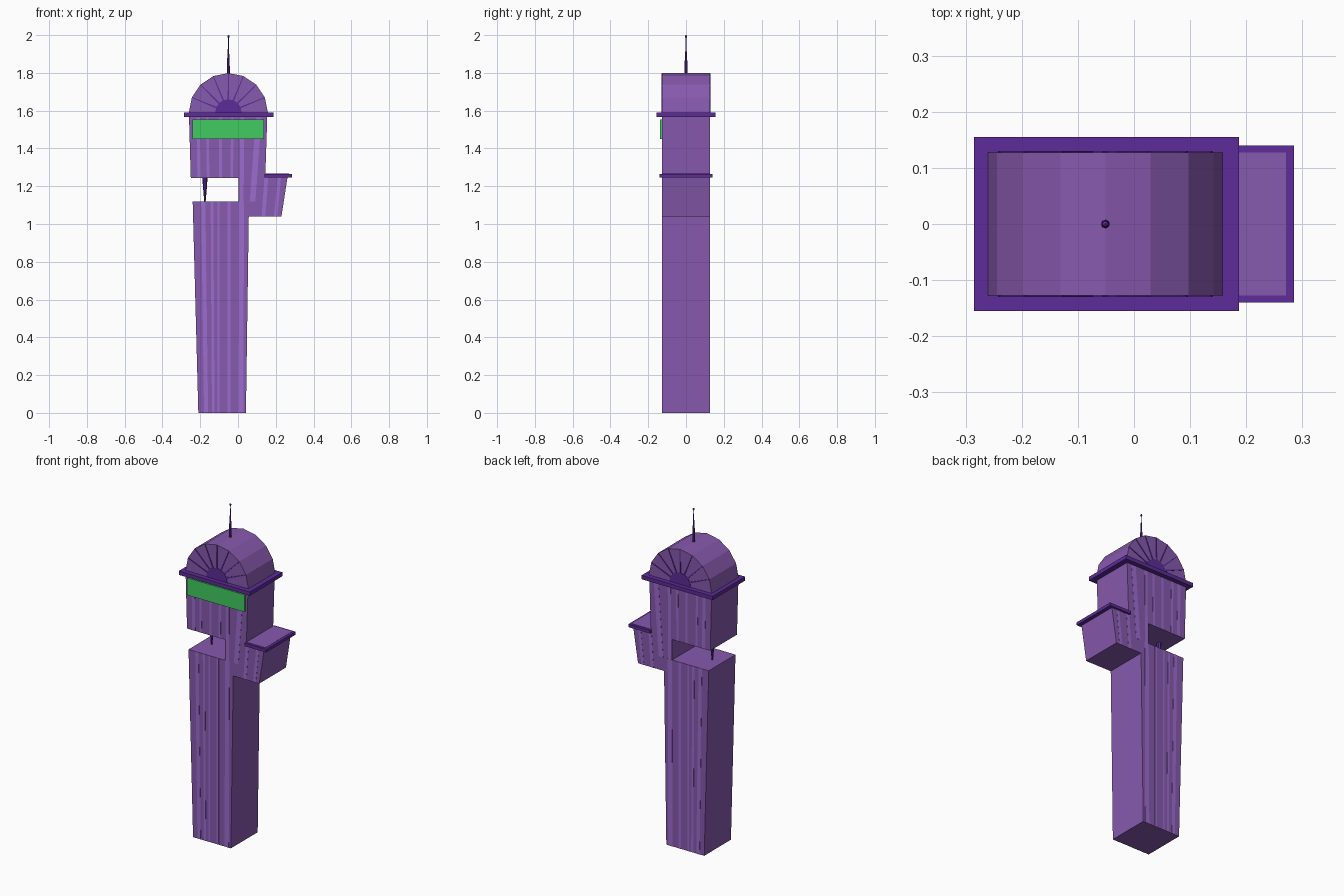
import bpy, bmesh
from math import sin, cos, pi

if "Cube" in bpy.data.objects:
    bpy.data.objects.remove(bpy.data.objects["Cube"])


def material(name, rgb):
    m = bpy.data.materials.new(name)
    m.diffuse_color = (*rgb, 1)
    m.use_nodes = True
    m.node_tree.nodes["Principled BSDF"].inputs["Base Color"].default_value = m.diffuse_color
    return m


WALL = material("wall_purple", (0.24, 0.10, 0.42))
LIGHT = material("light_purple", (0.34, 0.15, 0.62))
TRIM = material("trim_purple", (0.11, 0.025, 0.32))
GREEN = material("sign_green", (0.055, 0.60, 0.12))


def finish(name, bm, mat):
    bmesh.ops.recalc_face_normals(bm, faces=bm.faces)
    me = bpy.data.meshes.new(name)
    bm.to_mesh(me)
    bm.free()
    me.materials.append(mat)
    ob = bpy.data.objects.new(name, me)
    bpy.context.collection.objects.link(ob)
    return ob


def prisms(name, outlines, spans, mat):
    """Extrude each x/z outline along y over each (y0, y1) span."""
    bm = bmesh.new()
    for pts in outlines:
        for y0, y1 in spans:
            f = bm.faces.new([bm.verts.new((x, y0, z)) for x, z in pts])
            ext = bmesh.ops.extrude_face_region(bm, geom=[f], use_keep_orig=True)
            for v in ext["geom"]:
                if isinstance(v, bmesh.types.BMVert):
                    v.co.y = y1
    return finish(name, bm, mat)


def box(name, x0, x1, y0, y1, z0, z1, mat):
    return prisms(name, [[(x0, z0), (x1, z0), (x1, z1), (x0, z1)]], [(y0, y1)], mat)


def rod(name, cx, profile, mat, sides=8):
    """Turned rod from (radius, z) rings."""
    bm = bmesh.new()
    rings = [[bm.verts.new((cx + r * cos(2 * pi * i / sides), r * sin(2 * pi * i / sides), z))
              for i in range(sides)] for r, z in profile]
    for a, b in zip(rings, rings[1:]):
        for i in range(sides):
            j = (i + 1) % sides
            bm.faces.new((a[i], a[j], b[j], b[i]))
    bm.faces.new(rings[0])
    bm.faces.new(rings[-1])
    return finish(name, bm, mat)


D = 0.127                       # half depth of the tower
CX, CZ, R = -0.051, 1.59, 0.209  # arched roof centre and radius


def arc(r, n=8):
    return [(CX + r * cos(pi * i / n), CZ + r * sin(pi * i / n)) for i in range(n + 1)]


# Tower body: shaft, notch, head, side balcony and arched roof in one outline
body = [(-0.21, 0), (0.042, 0), (0.057, 1.04), (0.23, 1.04), (0.262, 1.247),
        (0.271, 1.267), (0.145, 1.267), (0.155, 1.57)]
body += arc(R)
body += [(-0.25, 1.243), (0.003, 1.243), (0.003, 1.12), (-0.24, 1.12)]
prisms("tower_body", [body], [(-D, D)], WALL)

# Pale vertical strips, (x bottom, x top, width) on shaft, head and balcony
strips = []
for z0, z1, rows in (
        (0, 1.12, ((-0.18, -0.195, 0.022), (-0.138, -0.145, 0.014), (-0.108, -0.108, 0.01),
                   (-0.055, -0.055, 0.016), (0.0, 0.004, 0.028))),
        (1.243, 1.565, ((-0.215, -0.22, 0.02), (-0.165, -0.17, 0.014), (-0.1, -0.1, 0.014),
                        (-0.04, -0.037, 0.014))),
        (1.12, 1.565, ((0.01, 0.012, 0.02), (0.062, 0.095, 0.03))),
        (1.04, 1.247, ((0.125, 0.14, 0.02), (0.19, 0.21, 0.018)))):
    for a, b, w in rows:
        strips.append([(a, z0), (a + w, z0), (b + w, z1), (b, z1)])
prisms("wall_strips", strips, [(-D - 0.001, -D + 0.004), (D - 0.004, D + 0.001)], LIGHT)

# Cornice below the roof and balcony trim
box("cornice", -0.285, 0.187, -0.155, 0.155, 1.567, 1.59, TRIM)
box("balcony_trim", 0.14, 0.285, -0.14, 0.14, 1.247, 1.265, TRIM)

# Sunburst windows on both gable ends
faces = [(-D - 0.003, -D + 0.004), (D - 0.004, D + 0.003)]
prisms("fan_hub", [arc(0.07)], faces, TRIM)
ribs = []
for i in range(1, 8):
    c, s = cos(pi * i / 8), sin(pi * i / 8)
    ribs.append([(CX + r * c - w * s, CZ + r * s + w * c)
                 for r, w in ((0.065, -0.004), (0.206, -0.002), (0.206, 0.002), (0.065, 0.004))])
prisms("fan_ribs", ribs, faces, TRIM)

# Green sign panel on the front
box("sign_panel", -0.242, 0.138, -0.137, -D + 0.002, 1.45, 1.553, GREEN)

# Roof spire with a ball tip, and the pointed pendant in the notch
rod("spire", CX, [(0.008, 1.785), (0.007, 1.86), (0.003, 1.93), (0.002, 1.985), (0.005, 1.989),
                  (0.006, 1.993), (0.005, 1.997), (0.001, 2.0)], TRIM)
rod("notch_pendant", -0.175, [(0.004, 1.12), (0.005, 1.132), (0.012, 1.215), (0.013, 1.245)], TRIM)
